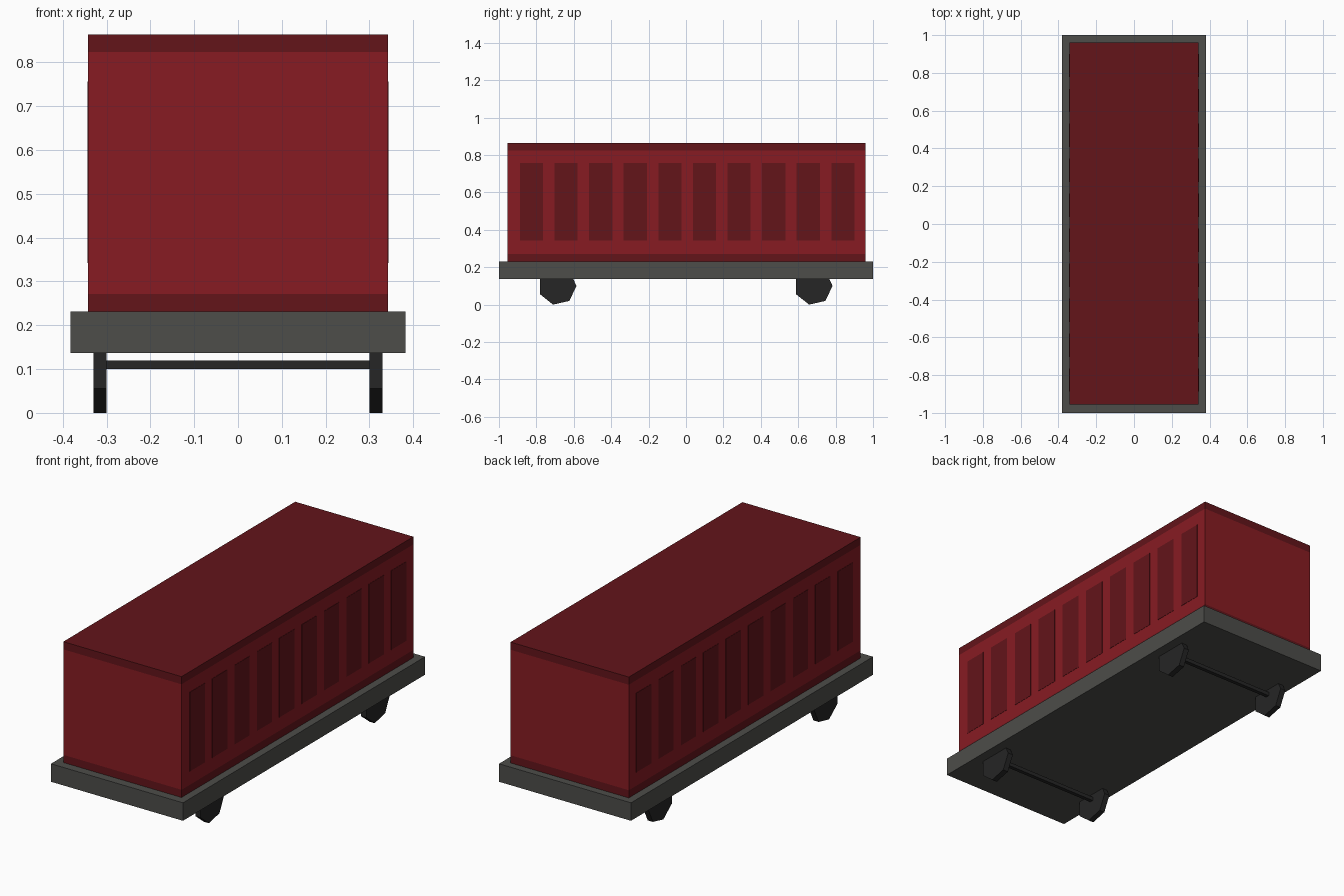
import bpy, bmesh
from math import pi, cos, sin

if "Cube" in bpy.data.objects:
    bpy.data.objects.remove(bpy.data.objects["Cube"])


def paint(name, rgb):
    m = bpy.data.materials.new(name)
    m.diffuse_color = (*[(c / 255) ** 2.2 for c in rgb], 1)
    m.use_nodes = True
    m.node_tree.nodes["Principled BSDF"].inputs["Base Color"].default_value = m.diffuse_color
    return m


RED = paint("red", (134, 33, 39))
DARK_RED = paint("dark_red", (99, 27, 32))
GREY = paint("deck_grey", (78, 78, 75))
BLACK = paint("wheel_black", (42, 42, 42))


def make(name, bm, mat):
    bmesh.ops.recalc_face_normals(bm, faces=bm.faces)
    mesh = bpy.data.meshes.new(name)
    bm.to_mesh(mesh)
    bm.free()
    mesh.materials.append(mat)
    ob = bpy.data.objects.new(name, mesh)
    bpy.context.collection.objects.link(ob)
    return ob


def box(name, x, y, z, mat):
    """Box from (min, max) ranges."""
    bm = bmesh.new()
    bmesh.ops.create_cube(bm, size=1)
    for v in bm.verts:
        v.co = [r[0] + (c + 0.5) * (r[1] - r[0]) for c, r in zip(v.co, (x, y, z))]
    return make(name, bm, mat)


def wheel(name, x, y, mat, z=0.1, r=0.1026, sides=7):
    """Seven-sided disc with one corner pointing to +y."""
    bm = bmesh.new()
    ring = [bm.verts.new((x[0], y + r * cos(2 * pi * i / sides), z + r * sin(2 * pi * i / sides)))
            for i in range(sides)]
    face = bm.faces.new(ring)
    new = bmesh.ops.extrude_face_region(bm, geom=[face])["geom"]
    for v in new:
        if isinstance(v, bmesh.types.BMVert):
            v.co.x = x[1]
    return make(name, bm, mat)


# Flat wagon deck
box("deck", (-0.382, 0.382), (-1, 1), (0.137, 0.231), GREY)

# Container: dark bottom rail, red walls, dark roof
CX, CY = (-0.342, 0.342), (-0.955, 0.961)
box("bottom_rail", CX, CY, (0.231, 0.271), DARK_RED)
box("container_walls", CX, CY, (0.271, 0.823), RED)
box("roof", CX, CY, (0.823, 0.863), DARK_RED)

# Ten dark panels along each long side
for side, x in (("left", (-0.3435, -0.340)), ("right", (0.340, 0.3435))):
    for i in range(10):
        y = -0.888 + i * 0.185
        box(f"{side}_panel_{i + 1}", x, (y, y + 0.124), (0.342, 0.756), DARK_RED)

# Wheels and axles
for end, y in (("front", -0.688), ("back", 0.681)):
    box(f"{end}_axle", (-0.305, 0.305), (y - 0.01, y + 0.01), (0.10, 0.12), BLACK)
    for side, x in (("left", (-0.33, -0.30)), ("right", (0.30, 0.33))):
        wheel(f"{end}_{side}_wheel", x, y, BLACK)
